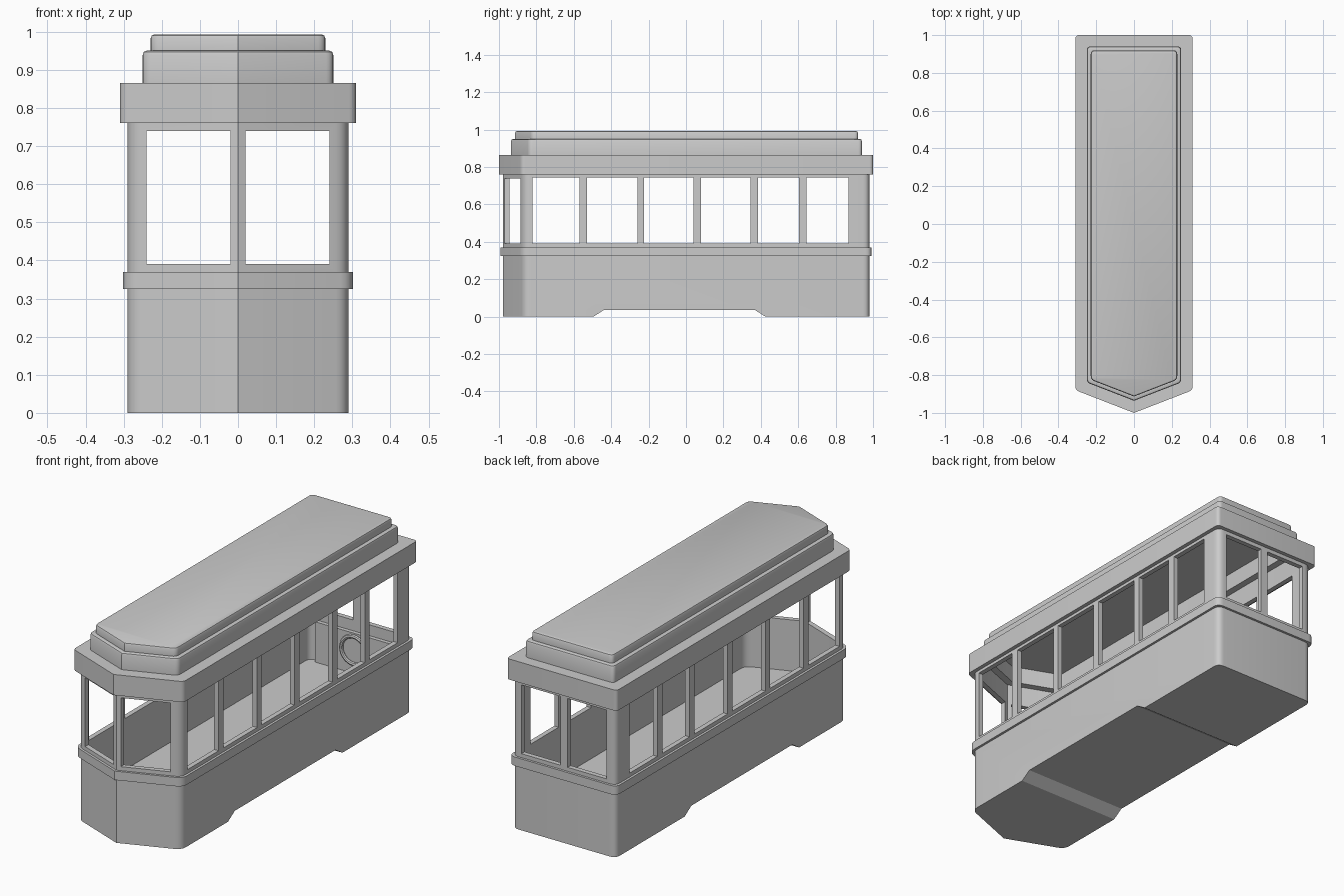
import bpy, bmesh, math
from mathutils import Vector

if "Cube" in bpy.data.objects:
    bpy.data.objects.remove(bpy.data.objects["Cube"])

SLOPE = 0.12 / 0.31            # rake of the pointed nose
COSA = math.cos(math.atan(SLOPE))


def footprint(d, t, z, seg=5):
    """Pointed tram outline, inset by d, side corners rounded with tangent length t."""
    w, back, nose = 0.31 - d, 1.0 - d, -1.0 + d / COSA
    sh = nose + w * SLOPE
    c = [Vector(p) for p in ((0, nose), (w, sh), (w, back), (-w, back), (-w, sh))]
    pts = [c[0]]
    for i in range(1, 5):
        p, n = c[i - 1], c[(i + 1) % 5]
        a = c[i] + (p - c[i]).normalized() * t
        b = c[i] + (n - c[i]).normalized() * t
        for k in range(seg + 1):
            u = k / seg
            pts.append(a * (1 - u) ** 2 + c[i] * 2 * u * (1 - u) + b * u * u)
    return [(p.x, p.y, z) for p in pts]


def make(name, bm):
    bmesh.ops.recalc_face_normals(bm, faces=bm.faces)
    me = bpy.data.meshes.new(name)
    bm.to_mesh(me)
    bm.free()
    ob = bpy.data.objects.new(name, me)
    bpy.context.collection.objects.link(ob)
    return ob


def loft(name, profile, t):
    """Stack outlines given as (inset, z), capping the first and last."""
    bm = bmesh.new()
    rings = [[bm.verts.new(p) for p in footprint(d, t, z)] for d, z in profile]
    for a, b in zip(rings, rings[1:]):
        for i in range(len(a)):
            j = (i + 1) % len(a)
            bm.faces.new((a[i], a[j], b[j], b[i]))
    bm.faces.new(rings[0])
    bm.faces.new(rings[-1])
    return make(name, bm)


def box(name, x, y, z):
    bm = bmesh.new()
    bmesh.ops.create_cube(bm, size=1)
    for v in bm.verts:
        v.co = [(r[0] + r[1]) / 2 + c * (r[1] - r[0]) for c, r in zip(v.co, (x, y, z))]
    return make(name, bm)


def activate(ob):
    bpy.ops.object.select_all(action='DESELECT')
    ob.select_set(True)
    bpy.context.view_layer.objects.active = ob


def cut(ob, cutter):
    cutter.hide_render = True
    activate(ob)
    m = ob.modifiers.new("cut", 'BOOLEAN')
    m.operation, m.solver, m.object = 'DIFFERENCE', 'EXACT', cutter
    bpy.ops.object.modifier_apply(modifier=m.name)
    bpy.data.objects.remove(cutter)


# Body: outer wall with belt rail, top rim, inner wall, floor
body = loft("tram_body", [(.02, 0), (.02, .325), (.008, .325), (.008, .37), (.02, .37),
                          (.02, .76), (.045, .76), (.045, .13)], .035)

# Side windows, cut through both sides
for y0, y1 in ((-.82, -.57), (-.53, -.26), (-.225, .04), (.08, .345), (.385, .605), (.645, .87)):
    cut(body, box("window_cutter", (-.5, .5), (y0, y1), (.39, .745)))
# End windows, cut through nose and back
for x0, x1 in ((-.24, -.02), (.02, .24)):
    cut(body, box("window_cutter", (x0, x1), (-1.2, 1.2), (.39, .74)))

# Raised step in the underside
step = box("underside_cutter", (-.5, .5), (-.44, .37), (-.05, .035))
for v in step.data.vertices:
    if v.co.z < 0:
        v.co.y += math.copysign(.055 * .085 / .035, v.co.y)
cut(body, step)

# Roof: hollow ceiling, fascia and two stepped tiers
roof = loft("tram_roof", [(.10, .93), (.08, .93), (.08, .845), (.045, .845), (.045, .76), (0, .76),
                          (0, .865), (.06, .865), (.06, .939), (.063, .947), (.07, .95),
                          (.081, .95), (.081, .983), (.084, .99), (.091, .993)], .02)

# Panel and ring on the inside of the back wall
panel = box("end_panel", (-.22, .22), (.935, .96), (.13, .335))
bpy.ops.mesh.primitive_torus_add(major_radius=.07, minor_radius=.01, major_segments=32,
                                 minor_segments=8, location=(0, .93, .25),
                                 rotation=(math.pi / 2, 0, 0))
ring = bpy.context.object
ring.name = "end_panel_ring"

for ob in (body, roof, ring):
    activate(ob)
    bpy.ops.object.shade_smooth_by_angle(angle=math.radians(32))
